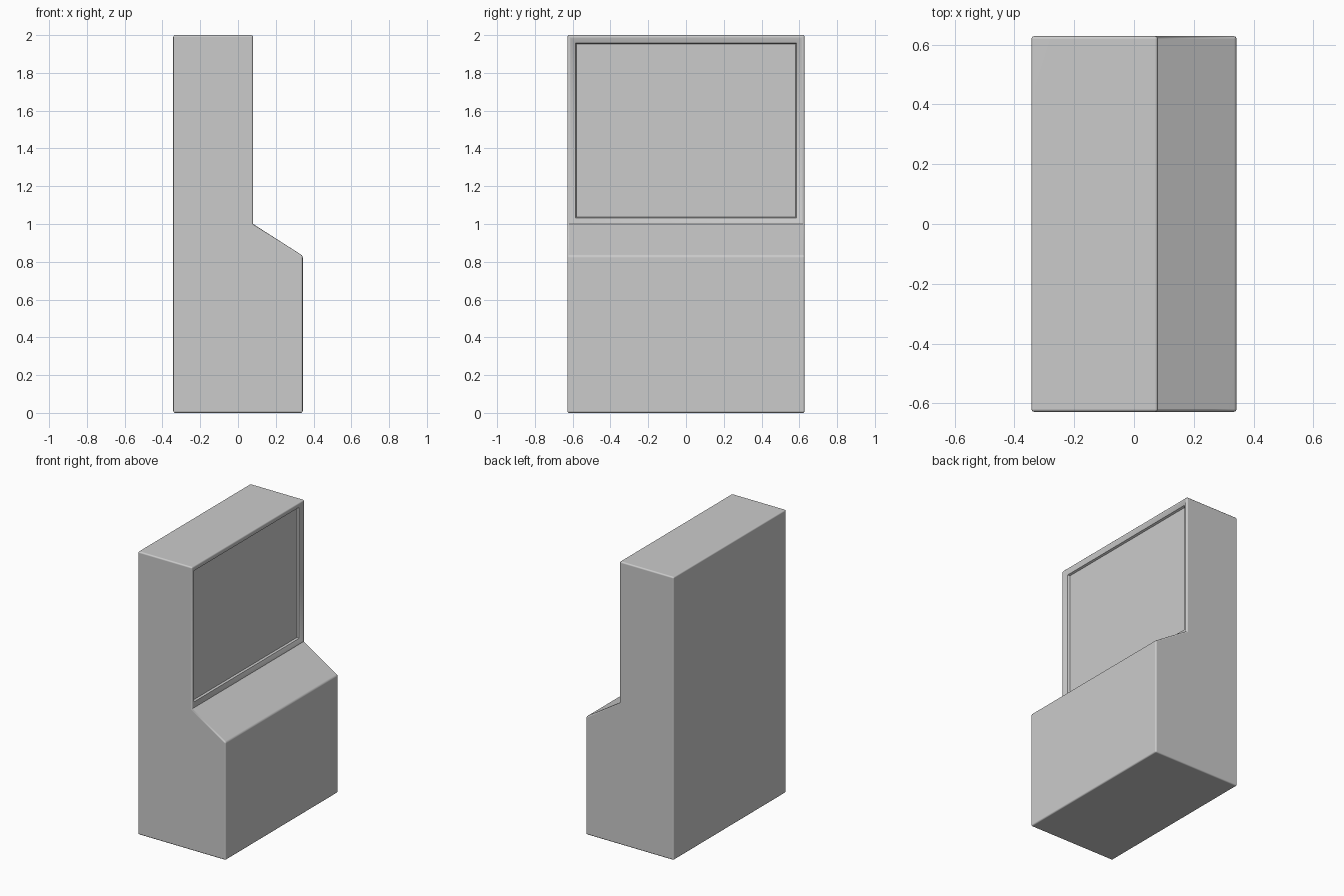
import bpy, bmesh

if "Cube" in bpy.data.objects:
    bpy.data.objects.remove(bpy.data.objects["Cube"])

HALF_WIDTH = 0.628
# Side outline (x, z): tall screen column with a sloped ledge in front
PROFILE = [(-0.343, 0.0), (0.343, 0.0), (0.343, 0.832),
           (0.08, 1.0), (0.08, 2.0), (-0.343, 2.0)]


def screen_face(bm):
    """Largest upper face that looks towards +x."""
    faces = [f for f in bm.faces
             if f.normal.x > 0.95 and f.calc_center_median().z > 1.2]
    return max(faces, key=lambda f: f.calc_area())


bm = bmesh.new()

# Solid body from the extruded outline
base = bm.faces.new([bm.verts.new((x, -HALF_WIDTH, z)) for x, z in PROFILE])
ext = bmesh.ops.extrude_face_region(bm, geom=[base])
bmesh.ops.translate(bm, vec=(0, 2 * HALF_WIDTH, 0),
                    verts=[g for g in ext["geom"] if isinstance(g, bmesh.types.BMVert)])
bmesh.ops.recalc_face_normals(bm, faces=bm.faces)

# Softened outer edges, the inner corner under the screen stays crisp
outer = [e for e in bm.edges
         if not all(abs(v.co.x - 0.08) < 1e-4 and abs(v.co.z - 1.0) < 1e-4 for v in e.verts)]
bmesh.ops.bevel(bm, geom=outer, offset=0.01, segments=3, profile=0.5, affect='EDGES')
bm.normal_update()

# Recessed screen with a sloped frame and a short step
for thickness, depth in ((0.008, 0.0), (0.024, -0.012), (0.005, -0.014)):
    bmesh.ops.inset_region(bm, faces=[screen_face(bm)], thickness=thickness,
                           depth=depth, use_even_offset=True)
    bm.normal_update()

mesh = bpy.data.meshes.new("cabinet_body")
bm.to_mesh(mesh)
bm.free()
cabinet = bpy.data.objects.new("cabinet_body", mesh)
bpy.context.collection.objects.link(cabinet)

# Smooth shading across the rounded edges
bpy.context.view_layer.objects.active = cabinet
cabinet.select_set(True)
bpy.ops.object.shade_smooth_by_angle(angle=0.7)
cabinet.modifiers.new("even_normals", 'WEIGHTED_NORMAL').keep_sharp = True
